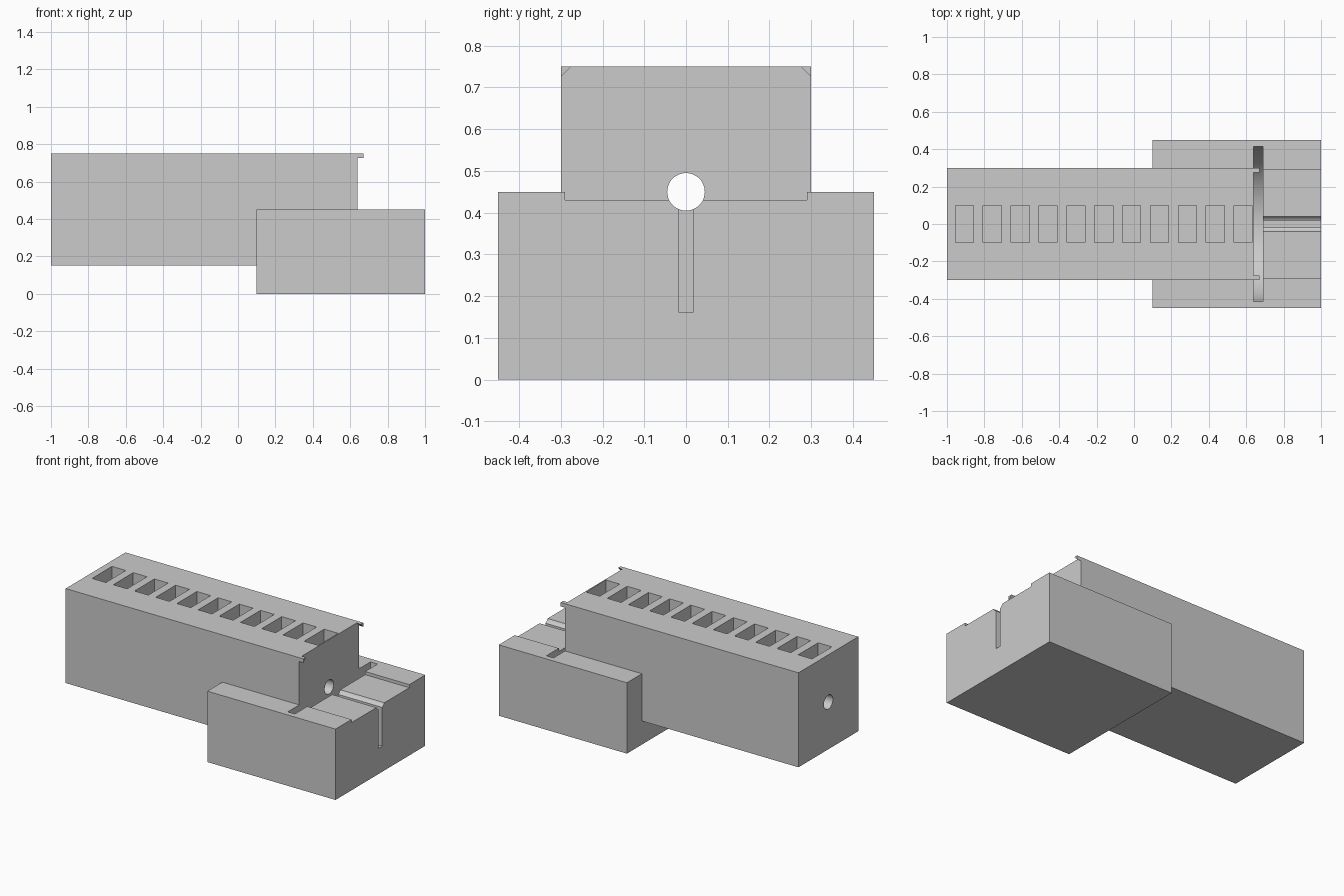
import bpy, bmesh
from math import cos, sin, tau

cube = bpy.data.objects.get("Cube")
if cube:
    bpy.data.objects.remove(cube, do_unlink=True)

grey = bpy.data.materials.new("plain grey")
grey.use_nodes = True
grey.diffuse_color = (0.6, 0.6, 0.6, 1)
grey.node_tree.nodes["Principled BSDF"].inputs["Base Color"].default_value = grey.diffuse_color


def prism(name, profile, x0, x1):
    """Extrude a closed (y, z) profile along x."""
    bm = bmesh.new()
    face = bm.faces.new([bm.verts.new((x0, y, z)) for y, z in profile])
    new = bmesh.ops.extrude_face_region(bm, geom=[face])["geom"]
    verts = [v for v in new if isinstance(v, bmesh.types.BMVert)]
    bmesh.ops.translate(bm, verts=verts, vec=(x1 - x0, 0, 0))
    bmesh.ops.recalc_face_normals(bm, faces=bm.faces)
    mesh = bpy.data.meshes.new(name)
    bm.to_mesh(mesh)
    bm.free()
    mesh.materials.append(grey)
    obj = bpy.data.objects.new(name, mesh)
    bpy.context.collection.objects.link(obj)
    return obj


def box(name, x0, x1, half_y, z0, z1):
    profile = [(-half_y, z0), (half_y, z0), (half_y, z1), (-half_y, z1)]
    return prism(name, profile, x0, x1)


def cylinder(name, x0, x1, radius, z, sides):
    profile = [(radius * cos(tau * i / sides), z + radius * sin(tau * i / sides))
               for i in range(sides)]
    return prism(name, profile, x0, x1)


def activate(obj):
    bpy.ops.object.select_all(action="DESELECT")
    obj.select_set(True)
    bpy.context.view_layer.objects.active = obj


def cut(obj, cutter):
    cutter.hide_render = True
    activate(obj)
    mod = obj.modifiers.new("cut", "BOOLEAN")
    mod.operation = "DIFFERENCE"
    mod.solver = "EXACT"
    mod.object = cutter
    bpy.ops.object.modifier_apply(modifier=mod.name)
    bpy.data.objects.remove(cutter, do_unlink=True)


def bore():
    return cylinder("bore_cutter", -1.1, 1.1, 0.045, 0.45, 48)


FRONT = 0.64  # end face of the long block

# Long block with a row of rectangular pockets and a bore along its length
block = box("long_block", -1, FRONT, 0.3, 0.15, 0.75)
cut(block, bore())
for i in range(11):
    x = -0.955 + 0.149 * i
    cut(block, box("pocket_cutter", x, x + 0.097, 0.1, 0.55, 0.8))

# Wide base: seat for the block, shallow tray, round disc slot, bore and groove
base = box("wide_base", 0.1, 1, 0.45, 0, 0.45)
cut(base, box("seat_cutter", 0, FRONT, 0.3, 0.15, 0.6))
cut(base, box("tray_cutter", FRONT, 1.1, 0.29, 0.43, 0.6))
cut(base, cylinder("disc_cutter", FRONT, 0.69, 0.415, 0.45, 96))
cut(base, bore())
cut(base, box("groove_cutter", 0.66, 1.1, 0.018, 0.162, 0.6))

# Small triangular lips at the top corners of the end face
for side, s in (("left", 1), ("right", -1)):
    corner = [(s * 0.3, 0.75), (s * 0.275, 0.75), (s * 0.3, 0.725)]
    prism("corner_lip_" + side, corner, FRONT, 0.67)

for obj in (block, base):
    activate(obj)
    bpy.ops.object.shade_smooth_by_angle(angle=0.5)
